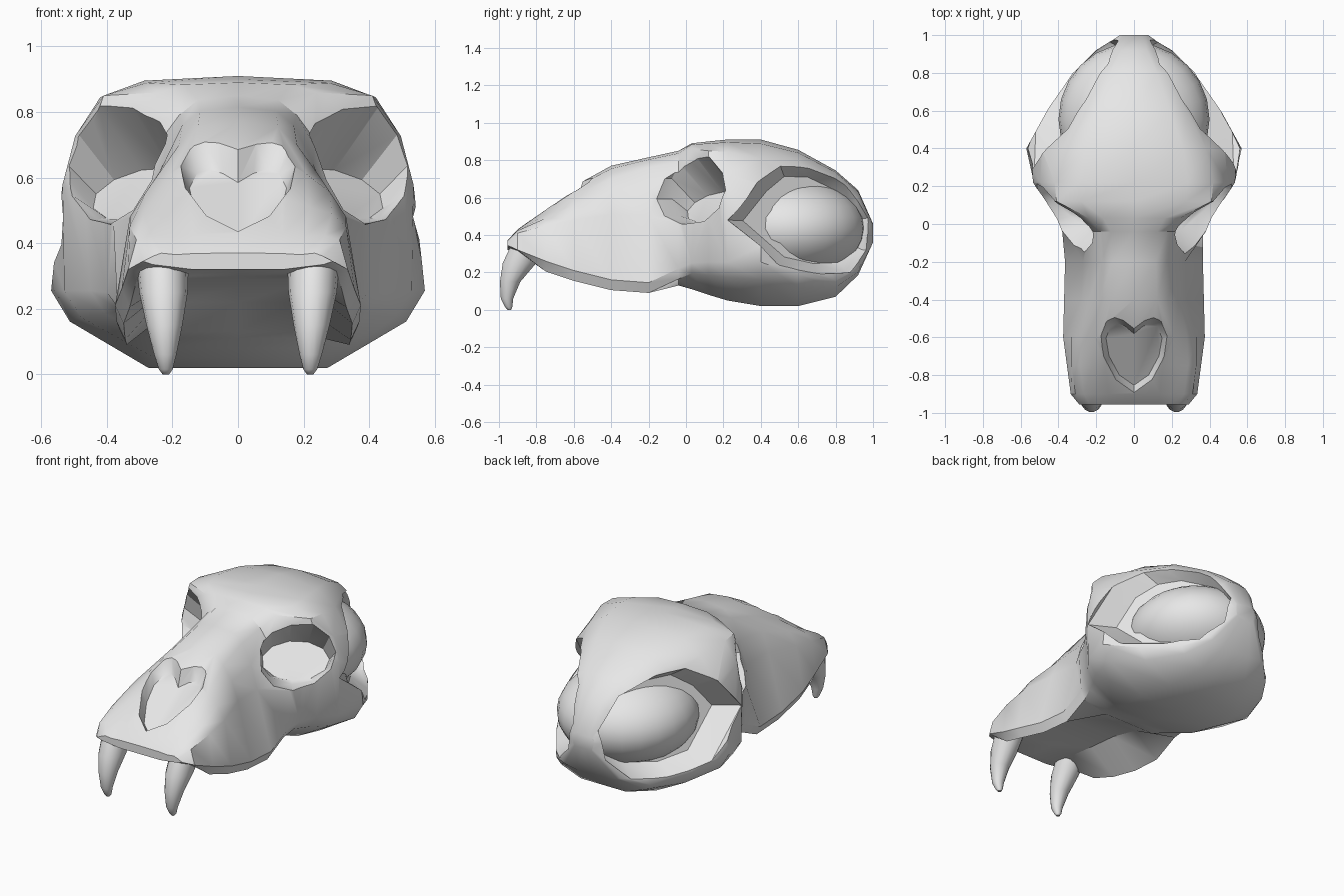
import bpy, bmesh
from math import sin, cos, pi
from mathutils import Vector

if "Cube" in bpy.data.objects:
    bpy.data.objects.remove(bpy.data.objects["Cube"])

bone = bpy.data.materials.new("bone_grey")
bone.use_nodes = True
bone.diffuse_color = (0.8, 0.8, 0.8, 1)
bone.node_tree.nodes["Principled BSDF"].inputs["Base Color"].default_value = (0.8, 0.8, 0.8, 1)


def loft(name, rings):
    """Closed solid through rings that all have the same number of points."""
    bm = bmesh.new()
    loops = [[bm.verts.new(p) for p in ring] for ring in rings]
    n = len(loops[0])
    for lower, upper in zip(loops, loops[1:]):
        for i in range(n):
            j = (i + 1) % n
            bm.faces.new((lower[i], lower[j], upper[j], upper[i]))
    bm.faces.new(loops[0])
    bm.faces.new(loops[-1])
    bmesh.ops.recalc_face_normals(bm, faces=bm.faces)
    mesh = bpy.data.meshes.new(name)
    bm.to_mesh(mesh)
    bm.free()
    obj = bpy.data.objects.new(name, mesh)
    bpy.context.collection.objects.link(obj)
    mesh.materials.append(bone)
    return obj


def activate(obj):
    bpy.ops.object.select_all(action="DESELECT")
    obj.select_set(True)
    bpy.context.view_layer.objects.active = obj


def smooth(obj, angle):
    activate(obj)
    bpy.ops.object.shade_smooth_by_angle(angle=angle)


def cut(obj, cutter):
    """Subtract the cutter and discard it."""
    cutter.hide_render = True
    activate(obj)
    mod = obj.modifiers.new("cut", "BOOLEAN")
    mod.operation = "DIFFERENCE"
    mod.solver = "EXACT"
    mod.object = cutter
    bpy.ops.object.modifier_apply(modifier=mod.name)
    bpy.data.objects.remove(cutter)


# Skull stations: y, top z, brow x z, cheek x z, lip x z, palate z
stations = [
    (-.955, .37, .19, .365, .26, .36, .29, .345, .32),
    (-.90, .43, .20, .42, .31, .41, .335, .32, .31),
    (-.75, .54, .22, .51, .33, .45, .355, .26, .30),
    (-.60, .66, .21, .61, .33, .48, .375, .21, .29),
    (-.40, .77, .18, .70, .28, .51, .37, .16, .27),
    (-.20, .815, .17, .76, .27, .50, .365, .145, .22),
    (-.04, .85, .18, .79, .38, .46, .365, .22, .13),
    (.03, .89, .24, .86, .41, .48, .40, .25, .11),
    (.12, .90, .41, .85, .47, .55, .45, .255, .08),
    (.22, .91, .42, .845, .535, .58, .53, .255, .05),
    (.40, .91, .38, .81, .545, .5, .57, .255, .02),
    (.60, .855, .28, .785, .46, .48, .46, .185, .02),
    (.80, .745, .18, .70, .34, .42, .32, .155, .07),
    (.92, .64, .10, .60, .19, .42, .20, .21, .185),
    (1.0, .46, .06, .45, .075, .42, .065, .38, .36),
]


def section(y, top, bx, bz, cx, cz, lx, lz, palate):
    inner_lip = (lx * .93, lz - .055) if -.8 < y < 0 else (lx * .9, lz * .6 + palate * .4)
    half = [(bx * .68, top - (top - bz) * .22), (bx, bz),
            ((bx + cx) * .52, (bz + cz) * .51), (cx, cz), (lx, lz),
            inner_lip, (lx * .48, palate)]
    ring = [(0, top)] + half + [(0, palate)] + [(-x, z) for x, z in reversed(half)]
    return [(x, y, z) for x, z in ring]


skull = loft("skull", [section(*s) for s in stations])

# Heart-shaped nose opening, sunk into the sloping snout
half_heart = [(.10, -.83), (.17, -.70), (.19, -.58), (.16, -.50), (.11, -.48), (.06, -.50)]
heart = [(0, -.9)] + half_heart + [(0, -.55)] + [(-x, y) for x, y in reversed(half_heart)]


def nose_ring(scale, lift):
    ring = []
    for x, y in heart:
        y = -.69 + (y + .69) * scale
        ring.append((x * scale, y, .43 + .72 * (y + .9) + lift))
    return ring


cut(skull, loft("nose_cutter", [nose_ring(.78, -.075), nose_ring(1.13, .07)]))

# Eye sockets: a rim facing forward and outward, a floor rising inward from its lower edge
for side in (1, -1):
    axis = Vector((.65 * side, -.76, 0))
    across = Vector((.76 * side, .65, 0))
    centre = Vector((.36 * side, .062, 0))
    rings = [[], [], []]
    for i in range(11):
        u, v = cos(2 * pi * i / 11), sin(2 * pi * i / 11)
        floor = centre - axis * (.11 + .09 * v) + across * (.19 * u)
        opening = centre + across * (.22 * u)
        opening.z = .647 + .192 * v
        floor.z = .55 + .08 * v
        rings[0].append(floor)
        rings[1].append(opening)
        rings[2].append(opening + axis * .35)
    cut(skull, loft("socket_cutter", rings))

# Temple hollows: a slanting rim that runs back to a narrow keel
rim = [(.53, .22, .48), (.48, .38, .68), (.37, .50, .78), (.28, .66, .775),
       (.15, .86, .68), (.08, .97, .49), (.095, .945, .32), (.22, .865, .20),
       (.40, .70, .19), (.52, .50, .235)]
middle = Vector((.33, .62, .46))
for side in (1, -1):
    rings = [[], [], []]
    for p in map(Vector, rim):
        inner = middle + (p - middle) * .79 - Vector((.1, 0, 0))
        outer = p + Vector((.35, .2, 0))
        for ring, q in zip(rings, (inner, p, outer)):
            ring.append((q.x * side, q.y, q.z))
    cut(skull, loft("temple_cutter", rings))
smooth(skull, .6)

# Rounded braincase showing inside the temple hollows
bpy.ops.mesh.primitive_uv_sphere_add(segments=24, ring_count=14, location=(0, .555, .435))
braincase = bpy.context.object
braincase.name = "braincase"
braincase.scale = (.4, .405, .27)
braincase.data.materials.append(bone)
smooth(braincase, .6)

# Curved fangs: z, y, half width, half depth
fang_path = [(.34, -.84, .08, .10), (.25, -.89, .074, .092), (.15, -.94, .055, .056),
             (.06, -.957, .034, .034), (.015, -.948, .021, .02), (0, -.945, .01, .01)]
for side, label in ((1, "left"), (-1, "right")):
    rings = []
    for z, y, rx, ry in fang_path:
        x = side * (.22 + .03 * z)
        rings.append([(x + rx * cos(2 * pi * i / 14), y + ry * sin(2 * pi * i / 14), z)
                      for i in range(14)])
    smooth(loft(label + "_fang", rings), .9)
